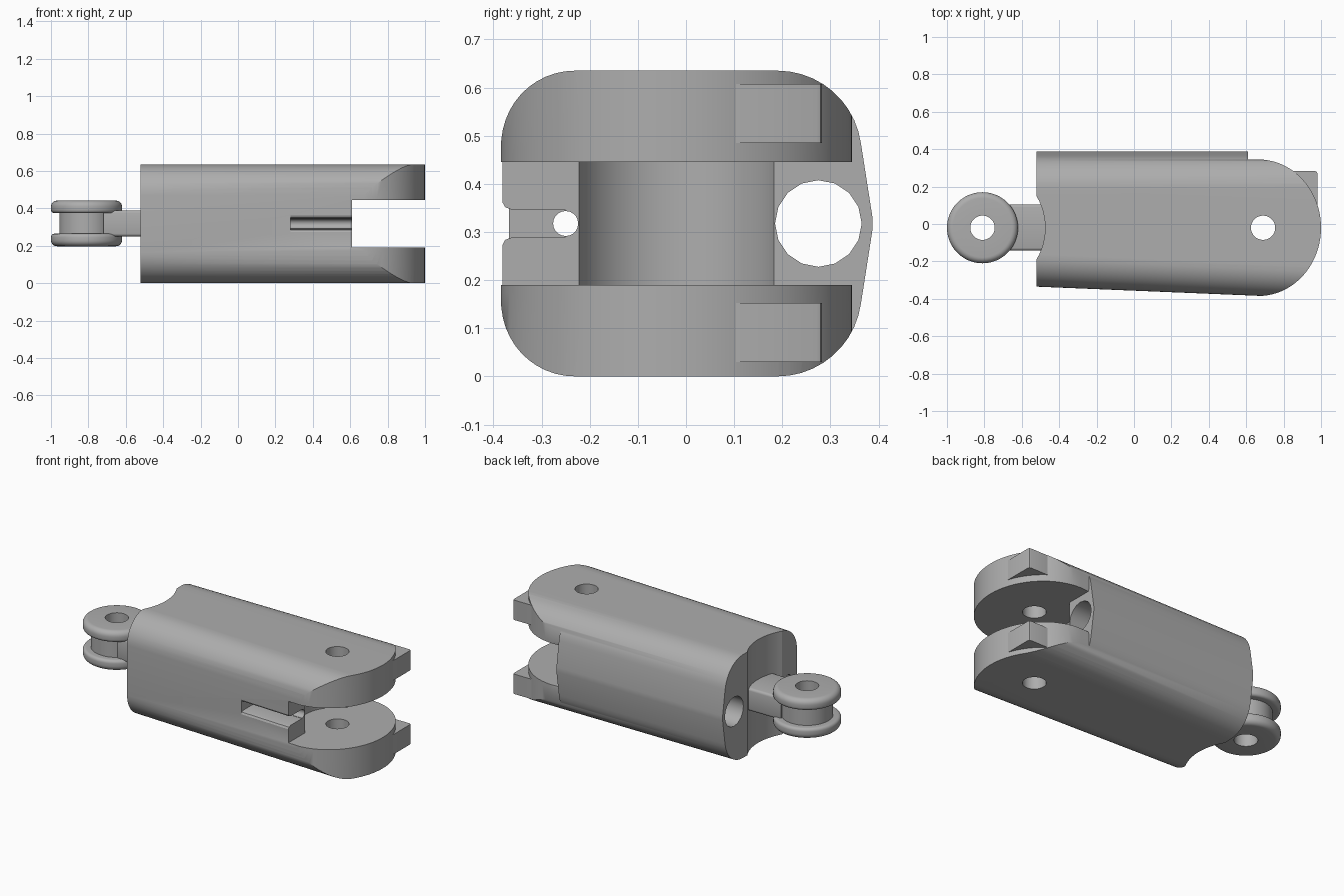
import bpy, bmesh, math
from mathutils import Vector

if "Cube" in bpy.data.objects:
    bpy.data.objects.remove(bpy.data.objects["Cube"], do_unlink=True)

GREY = (0.42, 0.42, 0.42, 1)
mat = bpy.data.materials.new("matte grey")
mat.use_nodes = True
mat.diffuse_color = GREY
mat.node_tree.nodes["Principled BSDF"].inputs["Base Color"].default_value = GREY

MID = 0.3175           # mid height
AXIS = -0.02           # y of both hinge axes
HINGE, HUB = 0.69, -0.81
WALL = 0.61            # x where the fork begins


def finish(bm, name):
    bmesh.ops.recalc_face_normals(bm, faces=bm.faces)
    mesh = bpy.data.meshes.new(name)
    bm.to_mesh(mesh)
    bm.free()
    mesh.materials.append(mat)
    ob = bpy.data.objects.new(name, mesh)
    bpy.context.collection.objects.link(ob)
    return ob


def loft(name, first, second, bevel_z=None):
    """Solid between two matching loops; optionally round the loop at one height."""
    bm = bmesh.new()
    a, b = ([bm.verts.new(p) for p in loop] for loop in (first, second))
    bm.faces.new(a)
    bm.faces.new(b)
    for i in range(len(a)):
        j = (i + 1) % len(a)
        bm.faces.new((a[i], a[j], b[j], b[i]))
    if bevel_z is not None:
        rim = [e for e in bm.edges if all(abs(v.co.z - bevel_z) < 1e-5 for v in e.verts)]
        bmesh.ops.bevel(bm, geom=rim, offset=0.016, segments=3, profile=0.5, affect='EDGES')
    return finish(bm, name)


def box(name, lo, hi):
    ring = [(lo[1], lo[2]), (hi[1], lo[2]), (hi[1], hi[2]), (lo[1], hi[2])]
    return loft(name, [(lo[0], *p) for p in ring], [(hi[0], *p) for p in ring])


def arc(cu, cv, ru, rv, start, end, n):
    angles = [math.radians(start + (end - start) * i / n) for i in range(n + 1)]
    return [(cu + ru * math.cos(t), cv + rv * math.sin(t)) for t in angles]


def rod(name, axis, u, v, r, lo, hi, n=32):
    ring = arc(u, v, r, r, 0, 360, n)[:-1]
    place = (lambda p, d: (d, *p)) if axis == 'X' else (lambda p, d: (*p, d))
    return loft(name, [place(p, lo) for p in ring], [place(p, hi) for p in ring])


def boolean(ob, tool, operation='DIFFERENCE'):
    mod = ob.modifiers.new("cut", 'BOOLEAN')
    mod.object, mod.operation, mod.solver = tool, operation, 'EXACT'
    bpy.context.view_layer.objects.active = ob
    bpy.ops.object.modifier_apply(modifier=mod.name)
    bpy.data.objects.remove(tool, do_unlink=True)


def smooth(ob):
    bpy.ops.object.select_all(action='DESELECT')
    ob.select_set(True)
    bpy.context.view_layer.objects.active = ob
    bpy.ops.object.shade_smooth_by_angle(angle=math.radians(32))


def front(x):
    """Slightly tapered front surface of the body."""
    return -0.335 - 0.0413 * (x + 0.52)


def section(x):
    """Rounded body cross-section, upper half mirrored to the lower."""
    upper = [(0.387, MID + 0.015)]
    upper += arc(0.19, 0.46, 0.175, 0.175, 8, 90, 10)
    upper += arc(front(x) + 0.165, 0.47, 0.165, 0.165, 90, 180, 12)
    lower = [(y, 2 * MID - z) for y, z in reversed(upper)]
    return [(x, y, z) for y, z in upper + lower]


# Body blank, trimmed to the plan shape of block plus two rounded fork tabs
body = loft("link_body", section(-0.52), section(1.05))
keep = box("keep", (-0.8, -0.6, -0.2), (WALL, 0.6, 0.9))
plan = [(0.4, -0.385)] + arc(0.665, AXIS, 0.335, 0.365, -90, 90, 40) + [(0.4, 0.345)]
for inner, outer in ((0.19, -0.1), (0.445, 0.75)):
    tab = loft("tab", [(*p, inner) for p in plan], [(*p, outer) for p in plan], inner)
    boolean(keep, tab, 'UNION')
boolean(body, keep, 'INTERSECT')

# Hinge clearance, end scoop and bores
boolean(body, rod("clearance", 'Z', HINGE, AXIS, 0.218, 0.19, 0.445, 48))
boolean(body, rod("scoop", 'Z', HUB, AXIS, 0.335, -0.2, 0.9, 72))
boolean(body, rod("hinge_bore", 'Z', HINGE, AXIS, 0.065, -0.2, 0.9))
boolean(body, rod("large_bore", 'X', 0.275, MID, 0.09, -0.8, 1.2, 16))
boolean(body, rod("cord_bore", 'X', -0.25, MID, 0.026, -0.8, 1.2, 20))


# Front slot with flared lips
def slot_section(x):
    f = front(x)
    half = [(-0.25, 0.028), (f + 0.022, 0.028), (f + 0.006, 0.034), (f, 0.045), (f - 0.1, 0.045)]
    ring = half + [(y, -z) for y, z in reversed(half)]
    return [(x, y, MID + z) for y, z in ring]


boolean(body, loft("slot", slot_section(0.28), slot_section(0.7)))
smooth(body)

# Stop blocks on the fork tabs
for name, z in (("lower_stop_block", 0.03), ("upper_stop_block", 0.485)):
    block = box(name, (0.8, 0.09, z), (0.98, 0.283, z + 0.122))
    bm = bmesh.new()
    bm.from_mesh(block.data)
    corner = [e for e in bm.edges if all(v.co.x > 0.97 and v.co.y > 0.28 for v in e.verts)]
    bmesh.ops.bevel(bm, geom=corner, offset=0.012, segments=2, profile=0.5, affect='EDGES')
    bm.to_mesh(block.data)
    bm.free()
    smooth(block)

# Spool-shaped hub, lathed around its bore
quarter = [(0.065, 0.122), *arc(0.158, 0.09, 0.032, 0.032, 90, 0, 6),
           *arc(0.172, 0.073, 0.018, 0.018, 0, -90, 4), (0.145, 0.055)]
profile = quarter + [(r, -z) for r, z in reversed(quarter)]
bm = bmesh.new()
ring = [bm.verts.new((HUB + r, AXIS, MID + 0.002 + z)) for r, z in profile]
edges = [bm.edges.new((ring[i], ring[(i + 1) % len(ring)])) for i in range(len(ring))]
bmesh.ops.spin(bm, geom=ring + edges, cent=(HUB, AXIS, 0), axis=(0, 0, 1),
               angle=math.tau, steps=48, use_merge=True)
bmesh.ops.remove_doubles(bm, verts=bm.verts, dist=1e-5)
smooth(finish(bm, "hub_spool"))

# Arm joining hub to body
arm = box("hub_arm", (-0.72, -0.142, 0.25), (-0.44, 0.105, 0.39))
bm = bmesh.new()
bm.from_mesh(arm.data)
long_edges = [e for e in bm.edges if abs((e.verts[0].co - e.verts[1].co).normalized().x) > 0.9]
bmesh.ops.bevel(bm, geom=long_edges, offset=0.015, segments=3, profile=0.5, affect='EDGES')
bm.to_mesh(arm.data)
bm.free()
smooth(arm)
